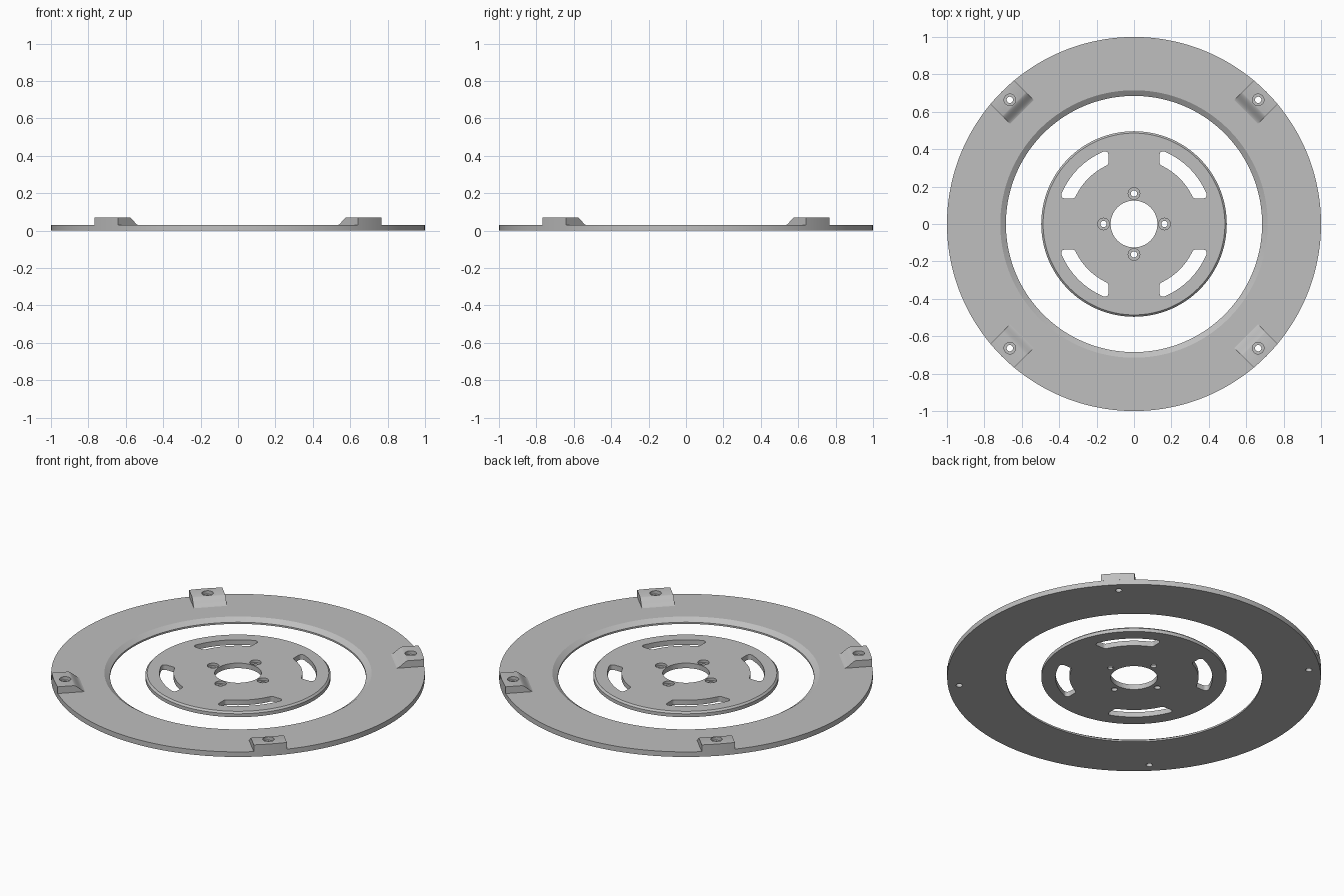
import bpy, bmesh, math
from mathutils import Matrix

if "Cube" in bpy.data.objects:
    bpy.data.objects.remove(bpy.data.objects["Cube"])

grey = bpy.data.materials.new("plain_grey")
grey.diffuse_color = (0.52, 0.52, 0.52, 1)
grey.use_nodes = True
grey.node_tree.nodes["Principled BSDF"].inputs["Base Color"].default_value = grey.diffuse_color
T = 0.03            # plate thickness
BOLT, BORE = 0.017, 0.031
TAB_R = 0.939       # radius of the tab bolt circle


def to_object(name, bm):
    bmesh.ops.recalc_face_normals(bm, faces=bm.faces)
    me = bpy.data.meshes.new(name)
    bm.to_mesh(me)
    bm.free()
    me.materials.append(grey)
    ob = bpy.data.objects.new(name, me)
    bpy.context.collection.objects.link(ob)
    return ob


def loft(name, loops, closed):
    """Skin a list of equal point loops, capped unless the list closes on itself."""
    bm = bmesh.new()
    rows = [[bm.verts.new(p) for p in loop] for loop in loops]
    n = len(rows[0])
    for i in range(len(rows) if closed else len(rows) - 1):
        a, b = rows[i], rows[(i + 1) % len(rows)]
        for j in range(n):
            k = (j + 1) % n
            bm.faces.new((a[j], a[k], b[k], b[j]))
    if not closed:
        bm.faces.new(rows[0])
        bm.faces.new(rows[-1])
    return to_object(name, bm)


def lathe(name, profile, seg=144):
    loops = []
    for i in range(seg):
        a = math.tau * i / seg
        loops.append([(r * math.cos(a), r * math.sin(a), z) for r, z in profile])
    return loft(name, loops, True)


def prism(name, outline, z0, z1):
    return loft(name, [[(x, y, z) for x, y in outline] for z in (z0, z1)], False)


def circle(x, y, r, n=32):
    return [(x + r * math.cos(math.tau * i / n), y + r * math.sin(math.tau * i / n))
            for i in range(n)]


def cut(ob, cutters):
    for c in cutters:
        m = ob.modifiers.new("cut", 'BOOLEAN')
        m.operation, m.solver, m.object = 'DIFFERENCE', 'EXACT', c
        bpy.context.view_layer.objects.active = ob
        bpy.ops.object.modifier_apply(modifier=m.name)
        bpy.data.objects.remove(c)


def bolt_hole(x, y, floor):
    """Through hole with a flat counterbore that starts at height floor."""
    return [prism("cutter", circle(x, y, BOLT), -0.1, 0.2),
            prism("cutter", circle(x, y, BORE), floor, 0.2)]


def slot_outline(r0=0.345, r1=0.42, edge=0.137, c=0.018):
    """Curved slot with straight ends and rounded corners."""
    ri, ro, e = r0 + c, r1 - c, edge + c
    ai, ao = math.asin(e / ri), math.asin(e / ro)
    q = math.pi / 2
    pts = []

    def corner(r, a, start, end):
        for i in range(7):
            t = start + (end - start) * i / 6
            pts.append((r * math.cos(a) + c * math.cos(t), r * math.sin(a) + c * math.sin(t)))

    def arc(r, a, b):
        for i in range(1, 16):
            t = a + (b - a) * i / 16
            pts.append((r * math.cos(t), r * math.sin(t)))

    corner(ro, ao, -q, ao)
    arc(r1, ao, q - ao)
    corner(ro, q - ao, q - ao, 2 * q)
    corner(ri, q - ai, 2 * q, 3 * q - ai)
    arc(r0, q - ai, ai)
    corner(ri, ai, 2 * q + ai, 3 * q)
    return pts


def spin(points, a):
    return [(x * math.cos(a) - y * math.sin(a), x * math.sin(a) + y * math.cos(a))
            for x, y in points]


quarter = [i * math.pi / 2 for i in range(4)]
diagonal = [a + math.pi / 4 for a in quarter]
parts = []

# Outer ring, with a chamfer around its opening
ring = lathe("outer_ring", [(0.685, 0), (1, 0), (1, T), (0.715, T), (0.685, 0.01)])
cut(ring, [prism("cutter", circle(TAB_R * math.cos(a), TAB_R * math.sin(a), BOLT), -0.1, 0.2)
           for a in diagonal])
parts.append(ring)

# Inner disc with centre hole, chamfered rim, curved slots and bolt holes
disc = lathe("inner_disc", [(0.125, 0), (0.496, 0), (0.496, 0.02), (0.486, T), (0.125, T)])
cutters = [prism("cutter", spin(slot_outline(), a), -0.1, 0.2) for a in quarter]
for a in quarter:
    cutters += bolt_hole(0.163 * math.cos(a), 0.163 * math.sin(a), 0.015)
cut(disc, cutters)
parts.append(disc)

# Four raised tabs: S-curved ramp on the inside, ring arc on the outside
for n, a in enumerate(diagonal):
    ramp = []
    for i in range(13):
        s = i / 12
        ramp.append((0.847 + 0.06 * s, T + 0.04 * (0.35 * s + 0.65 * s * s * (3 - 2 * s))))
    loops = []
    for i in range(13):
        t = -0.09 + 0.18 * i / 12
        end = math.sqrt(1 - t * t)
        loops.append([(r, t, z) for r, z in ramp + [(end, 0.07), (end, T)]])
    tab = loft("mounting_tab_%d" % (n + 1), loops, False)
    cut(tab, bolt_hole(TAB_R, 0, 0.05))
    tab.data.transform(Matrix.Rotation(a, 4, 'Z'))
    parts.append(tab)

# Smooth the round walls, keep the edges sharp
bpy.ops.object.select_all(action='DESELECT')
for ob in parts:
    ob.select_set(True)
bpy.context.view_layer.objects.active = parts[0]
bpy.ops.object.shade_smooth_by_angle(angle=math.radians(25))
